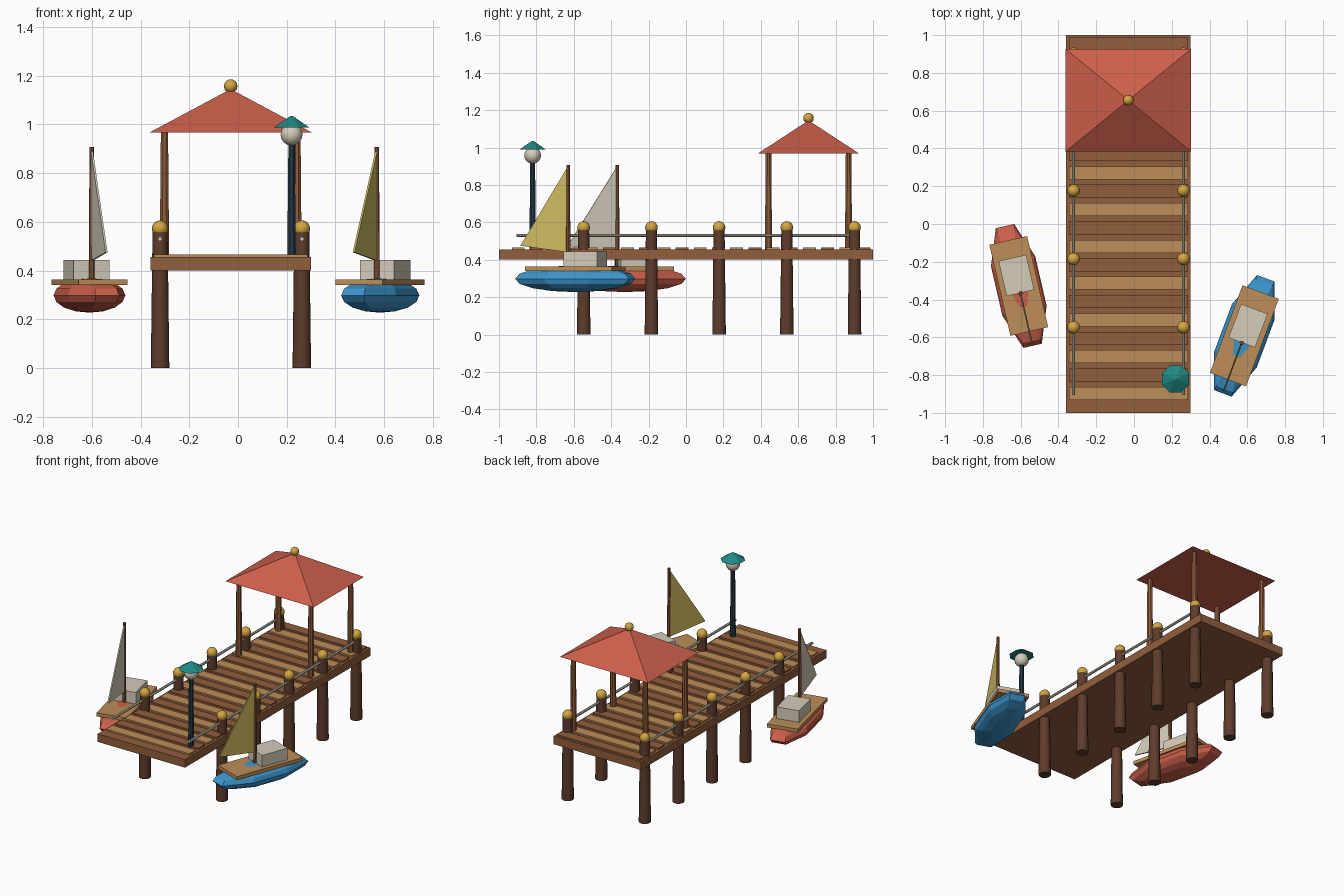
import bpy
import bmesh
from math import radians, pi
from mathutils import Matrix, Vector

cube = bpy.data.objects.get("Cube")
if cube:
    bpy.data.objects.remove(cube, do_unlink=True)


def material(name, hex_code):
    """Flat material from an sRGB hex code, stored as linear values."""
    def linear(c):
        return c / 12.92 if c <= 0.04045 else ((c + 0.055) / 1.055) ** 2.4
    rgb = [linear(int(hex_code[i:i + 2], 16) / 255) for i in (0, 2, 4)]
    mat = bpy.data.materials.new(name)
    mat.use_nodes = True
    mat.diffuse_color = (*rgb, 1)
    mat.node_tree.nodes["Principled BSDF"].inputs["Base Color"].default_value = (*rgb, 1)
    return mat


BROWN = material("brown wood", "925E3C")
LIGHT = material("light wood", "BE8E58")
DARK = material("dark piling wood", "5E3C2C")
GOLD = material("gold", "D4A640")
RED = material("coral red", "CC5F4A")
BLUE = material("boat blue", "3C96CE")
CREAM = material("cream", "D4CCBA")
TEAL = material("teal", "1F8A86")
NAVY = material("dark navy", "263A48")
YELLOW = material("sail yellow", "D2BB62")


def finish(name, bm, mat, matrix=None, smooth=False):
    """Turn a bmesh into a named, coloured object."""
    bmesh.ops.recalc_face_normals(bm, faces=bm.faces)
    mesh = bpy.data.meshes.new(name)
    bm.to_mesh(mesh)
    bm.free()
    mesh.materials.append(mat)
    obj = bpy.data.objects.new(name, mesh)
    bpy.context.collection.objects.link(obj)
    if matrix:
        obj.matrix_world = matrix
    if smooth:
        bpy.ops.object.select_all(action="DESELECT")
        obj.select_set(True)
        bpy.context.view_layer.objects.active = obj
        bpy.ops.object.shade_smooth_by_angle(angle=radians(40))
    return obj


def box(name, size, loc, mat, matrix=None):
    bm = bmesh.new()
    place = Matrix.Translation(loc) @ Matrix.Diagonal((*size, 1))
    bmesh.ops.create_cube(bm, size=1, matrix=place)
    return finish(name, bm, mat, matrix)


def pole(name, x, y, z0, z1, r0, r1, mat, sides=10, matrix=None, smooth=True):
    bm = bmesh.new()
    place = Matrix.Translation((x, y, (z0 + z1) / 2)) @ Matrix.Rotation(pi / sides, 4, "Z")
    bmesh.ops.create_cone(bm, cap_ends=True, segments=sides, radius1=r0, radius2=r1,
                          depth=z1 - z0, matrix=place)
    return finish(name, bm, mat, matrix, smooth)


def ball(name, loc, radius, mat):
    bm = bmesh.new()
    bmesh.ops.create_uvsphere(bm, u_segments=12, v_segments=8, radius=radius,
                              matrix=Matrix.Translation(loc))
    return finish(name, bm, mat, smooth=True)


MID = -0.03          # centre line of the pier
SIDES = {"left": 0.262, "right": -0.32}

# Pier deck with alternating planks
box("pier_deck", (0.66, 2, 0.055), (MID, 0, 0.4275), BROWN)
for i in range(20):
    box(f"plank_{i + 1}", (0.63, 0.069, 0.012), (MID, -0.897 + i * 0.0973, 0.459),
        BROWN if i % 2 else LIGHT)

# Pilings with gold caps, and a rope rail on each side
for side, x in SIDES.items():
    for i in range(5):
        y = -0.547 + i * 0.362
        pole(f"{side}_piling_{i + 1}", x, y, 0, 0.56, 0.038, 0.031, DARK)
        ball(f"{side}_piling_cap_{i + 1}", (x, y, 0.572), 0.034, GOLD)
    lay = Matrix.Translation((x, 0, 0.53)) @ Matrix.Rotation(-pi / 2, 4, "X")
    pole(f"{side}_rail", 0, 0, -0.905, 0.9, 0.009, 0.009, CREAM, 8, lay)

# Pavilion: four posts, pyramid roof and finial
ROOF_Y = 0.655
for side, sx in (("left", 1), ("right", -1)):
    for end, sy in (("front", -1), ("back", 1)):
        pole(f"pavilion_{end}_{side}_post", MID + sx * 0.272, ROOF_Y + sy * 0.214,
             0.45, 0.972, 0.021, 0.016, BROWN, 8)
bm = bmesh.new()
corners = [bm.verts.new((MID + sx * 0.333, ROOF_Y + sy * 0.272, 0.967))
           for sx, sy in ((-1, -1), (1, -1), (1, 1), (-1, 1))]
apex = bm.verts.new((MID, ROOF_Y, 1.145))
bm.faces.new(corners)
for i in range(4):
    bm.faces.new((corners[i], corners[(i + 1) % 4], apex))
finish("pavilion_roof", bm, RED)
ball("pavilion_finial", (MID, ROOF_Y, 1.157), 0.028, GOLD)

# Lamp post
LAMP = (0.22, -0.82)
pole("lamp_post", *LAMP, 0.45, 0.94, 0.019, 0.014, NAVY, 8)
ball("lamp_globe", (*LAMP, 0.958), 0.045, CREAM)
pole("lamp_cap", *LAMP, 0.988, 1.034, 0.078, 0.006, TEAL, 8, smooth=False)


def boat(name, x, y, angle, hull_mat, sail_mat):
    """Sailing boat built along local y, with the sail trailing to -y."""
    place = Matrix.Translation((x, y, 0)) @ Matrix.Rotation(radians(angle), 4, "Z")
    bm = bmesh.new()
    shape = (Matrix.Translation((0, 0, 0.298)) @ Matrix.Diagonal((0.13, 0.352, 0.071, 1))
             @ Matrix.Rotation(pi / 8, 4, "Z"))
    bmesh.ops.create_uvsphere(bm, u_segments=8, v_segments=8, radius=1, matrix=shape)
    finish(f"{name}_hull", bm, hull_mat, place)
    box(f"{name}_deck", (0.205, 0.495, 0.024), (0, 0, 0.352), LIGHT, place)
    box(f"{name}_cabin", (0.15, 0.19, 0.08), (0, 0.057, 0.403), CREAM, place)
    pole(f"{name}_mast", 0, -0.04, 0.35, 0.907, 0.012, 0.009, BROWN, 8, place)

    # Triangular sail, a thin extruded profile
    bm = bmesh.new()
    profile = ((-0.045, 0.44), (-0.312, 0.475), (-0.045, 0.893))
    face = bm.faces.new([bm.verts.new((-0.004, py, pz)) for py, pz in profile])
    extruded = bmesh.ops.extrude_face_region(bm, geom=[face])["geom"]
    moved = [v for v in extruded if isinstance(v, bmesh.types.BMVert)]
    bmesh.ops.translate(bm, verts=moved, vec=Vector((0.008, 0, 0)))
    finish(f"{name}_sail", bm, sail_mat, place)


boat("blue_boat", 0.584, -0.592, -20.5, BLUE, YELLOW)
boat("red_boat", -0.61, -0.328, 13, RED, CREAM)
